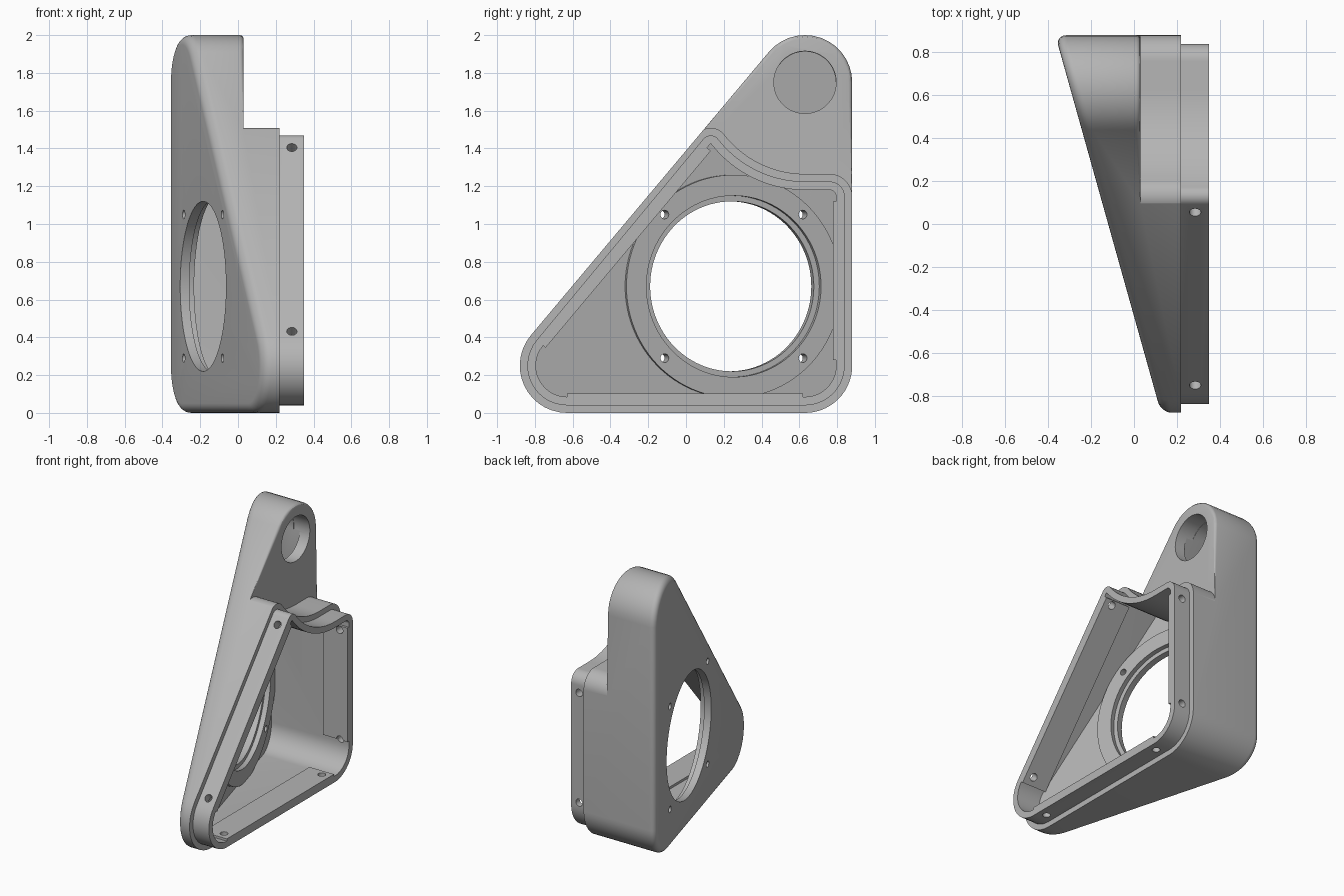
import bpy, bmesh, math
from mathutils import Vector, Matrix

cube = bpy.data.objects.get("Cube")
if cube:
    bpy.data.objects.remove(cube, do_unlink=True)

grey = bpy.data.materials.new("plain grey")
grey.use_nodes = True
COLOUR = (0.46, 0.46, 0.46, 1)
grey.diffuse_color = COLOUR
grey.node_tree.nodes["Principled BSDF"].inputs["Base Color"].default_value = COLOUR

# Key dimensions
SLOPE, WALL, FLOOR = 0.28, 0.085, 0.06
BODY_X, ARM_X, LIP_X = 0.22, 0.03, 0.35
SIDE = Vector((0, -0.766, 0.643))          # outward normal of the sloping side
ALONG = Vector((0, 0.643, 0.766))


def slant(y, lift=0):
    return -SLOPE * (y + 0.43) + lift


def arc(cy, cz, r, a0, a1, n=14):
    angles = [math.radians(a0 + (a1 - a0) * i / n) for i in range(n + 1)]
    return [(cy + r * math.cos(a), cz + r * math.sin(a)) for a in angles]


def foot(d):
    return arc(-0.63, 0.25, 0.25 - d, 140, 270) + arc(0.63, 0.25, 0.25 - d, 270, 360)


def shoulder(d):
    return (arc(0.76, 1.145, 0.12 - d, 0, 90) + arc(0.63, 1.809, 0.544 + d, 270, 218)
            + arc(0.131, 1.419, 0.09 - d, 38, 140))


def hull(d):
    return foot(d) + arc(0.63, 1.75, 0.25 - d, 0, 140)


def lower(d):
    return foot(d) + shoulder(d)


def finish(bm, name):
    bmesh.ops.recalc_face_normals(bm, faces=bm.faces)
    mesh = bpy.data.meshes.new(name)
    bm.to_mesh(mesh)
    bm.free()
    mesh.materials.append(grey)
    ob = bpy.data.objects.new(name, mesh)
    bpy.context.collection.objects.link(ob)
    return ob


def loft(name, rings):
    """Closed solid through matching rings of points."""
    bm = bmesh.new()
    loops = [[bm.verts.new(p) for p in ring] for ring in rings]
    n = len(loops[0])
    for a, b in zip(loops, loops[1:]):
        for i in range(n):
            j = (i + 1) % n
            bm.faces.new((a[i], a[j], b[j], b[i]))
    bm.faces.new(loops[0])
    bm.faces.new(loops[-1])
    return finish(bm, name)


def prism(name, outline, x0, x1):
    """Extrude a side outline along x; x0 may follow the slanted face."""
    start = x0 if callable(x0) else (lambda y: x0)
    return loft(name, [[(start(y), y, z) for y, z in outline],
                       [(x1, y, z) for y, z in outline]])


def rod(name, start, end, r, n=64):
    start, end = Vector(start), Vector(end)
    axis = end - start
    turn = axis.to_track_quat('Z', 'Y').to_matrix().to_4x4()
    bm = bmesh.new()
    bmesh.ops.create_cone(bm, cap_ends=True, segments=n, radius1=r, radius2=r,
                          depth=axis.length,
                          matrix=Matrix.Translation((start + end) / 2) @ turn)
    return finish(bm, name)


def combine(target, tool, operation='DIFFERENCE', keep=False):
    mod = target.modifiers.new("combine", 'BOOLEAN')
    mod.object, mod.operation, mod.solver = tool, operation, 'EXACT'
    bpy.context.view_layer.update()
    result = bpy.data.meshes.new_from_object(
        target.evaluated_get(bpy.context.evaluated_depsgraph_get()))
    target.modifiers.clear()
    target.data = result
    if not keep:
        bpy.data.objects.remove(tool, do_unlink=True)


# Outer body with a rounded slanted face
FILLET = 0.05
rings = []
for i in range(7):
    a = math.radians(90 * i / 6)
    d, lift = FILLET * (1 - math.sin(a)), FILLET * (1 - math.cos(a))
    rings.append([(slant(y, lift), y, z) for y, z in hull(d)])
rings.append([(BODY_X, y, z) for y, z in hull(0)])
housing = loft("speaker_housing", rings)

# Step the upper arm back from the lower body
edge = shoulder(0)
end = (edge[-1][0] + SIDE.y * 0.4, edge[-1][1] + SIDE.z * 0.4)
combine(housing, prism("arm_step", [(1.3, 1.145)] + edge + [end, (0.1, 2.4), (1.3, 2.4)],
                       ARM_X, 0.6))

# Round the outer rim of the arm
bm = bmesh.new()
bm.from_mesh(housing.data)
bmesh.ops.remove_doubles(bm, verts=bm.verts, dist=0.0005)
bm.normal_update()
rim = [e for e in bm.edges if e.is_convex and len(e.link_faces) == 2
       and all(abs(v.co.x - ARM_X) < 0.001 for v in e.verts)
       and any(f.normal.x > 0.99 for f in e.link_faces)
       and any(abs(f.normal.x) < 0.5 for f in e.link_faces)]
bmesh.ops.bevel(bm, geom=rim, offset=0.02, segments=3, profile=0.5, affect='EDGES')
bm.to_mesh(housing.data)
bm.free()

# Lip around the open side
combine(housing, prism("lip", lower(0.04), 0.15, LIP_X), 'UNION')

# Cavity shapes, leaving a raised round boss and thicker strips at the opening
axis = Vector((1, SLOPE, 0)).normalized()
centre = Vector((slant(0.23), 0.23, 0.67))
cavity = prism("cavity", lower(WALL), lambda y: slant(y, FLOOR), 0.6)
inner = arc(0.63, 1.75, 0.248 - WALL, 0, 140)
low = Vector((0, *inner[-1])) - ALONG * 0.75
arm_cavity = prism("arm_cavity", inner + [(low.y, low.z), (0.3, 0.9), (inner[0][0], 0.9)],
                   lambda y: slant(y, FLOOR), -0.05)
boss = rod("boss", centre - axis * 0.1, centre + axis * 0.085, 0.59, 96)
combine(cavity, boss, keep=True)
combine(arm_cavity, boss)


def strip(a, b, outward):
    """Strip polygon from a to b reaching into the wall."""
    a, b, o = Vector(a), Vector(b), Vector(outward) * 0.06
    return prism("strip", [tuple(p) for p in (a, b, b + o, a + o)], 0.15, 0.7)


side_start = Vector((-0.63, 0.25)) + SIDE.yz * 0.148
for shape in (strip((-0.63, 0.102), (0.62, 0.102), (0, -1)),
              strip((0.778, 0.28), (0.778, 1.12), (1, 0)),
              strip(side_start, side_start + ALONG.yz * 1.36, SIDE.yz)):
    combine(cavity, shape)
combine(housing, cavity)
combine(housing, arm_cavity)

# Port in the arm
combine(housing, rod("port", (-0.1, 0.63, 1.75), (0.3, 0.63, 1.75), 0.165))

# Driver opening with a stepped seat and four screw holes
combine(housing, rod("seat", centre + axis * 0.05, centre + axis * 0.16, 0.48, 96))
combine(housing, rod("opening", centre - axis * 0.2, centre + axis * 0.2, 0.45, 96))
across = Vector((-SLOPE, 1, 0)).normalized()
for sy in (-1, 1):
    for sz in (-1, 1):
        p = centre + across * 0.38 * sy + Vector((0, 0, 0.38 * sz))
        combine(housing, rod("screw", p - axis * 0.1, p + axis * 0.2, 0.023, 20))

# Fixing holes through the lip
down, back = Vector((0, 0, -1)), Vector((0, 1, 0))
for y, z, out in ((-0.75, 0.43, SIDE), (0.06, 1.4, SIDE), (-0.57, 0.04, down),
                  (0.57, 0.04, down), (0.84, 0.28, back), (0.84, 1.09, back)):
    p = Vector((0.285, y, z))
    combine(housing, rod("fixing", p - out * 0.12, p + out * 0.06, 0.027, 24))

bpy.ops.object.select_all(action='DESELECT')
housing.select_set(True)
bpy.context.view_layer.objects.active = housing
bpy.ops.object.shade_smooth_by_angle(angle=math.radians(30))
